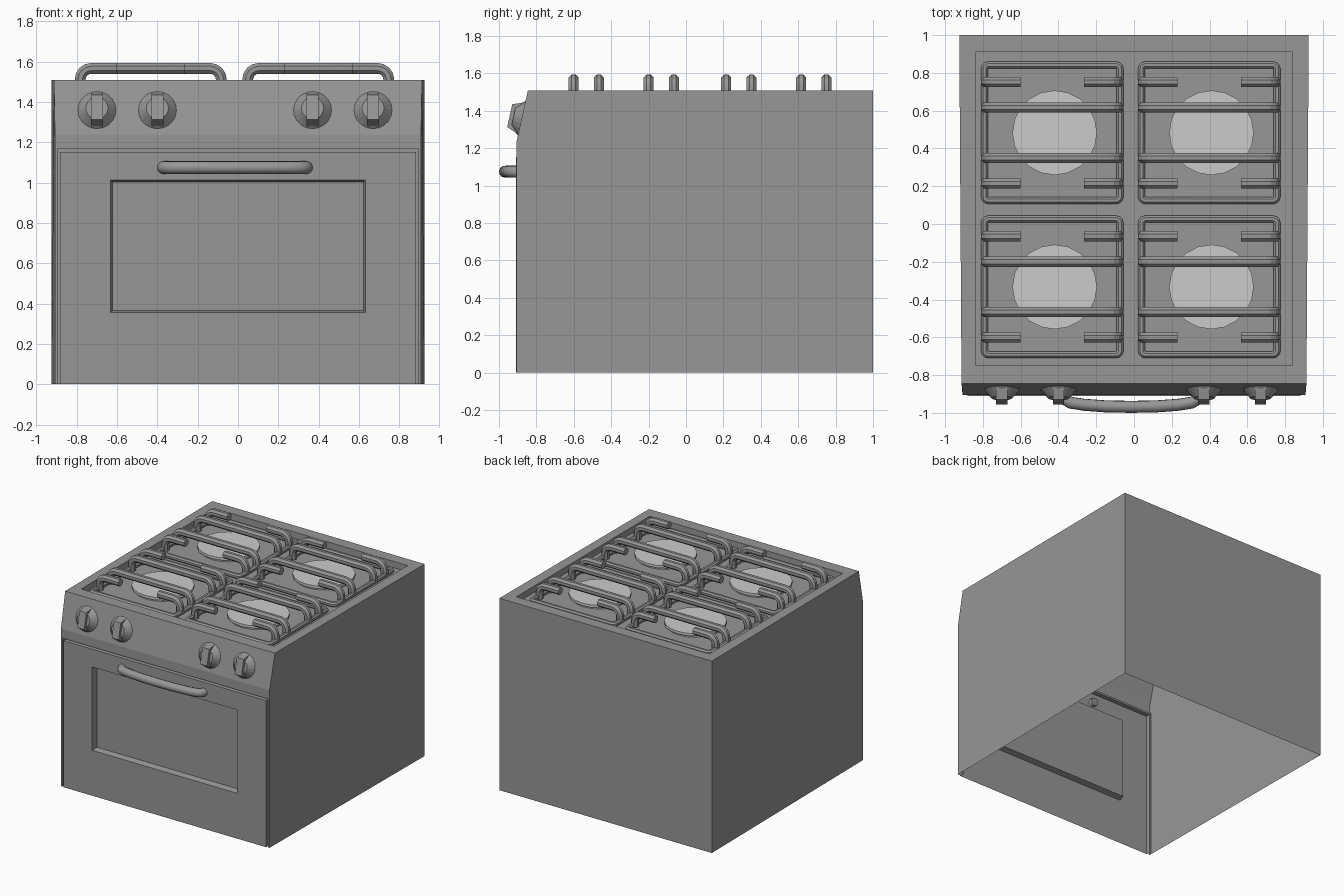
import bpy, bmesh, math
from mathutils import Matrix

if "Cube" in bpy.data.objects:
    bpy.data.objects.remove(bpy.data.objects["Cube"])


def material(name, v):
    m = bpy.data.materials.new(name)
    m.diffuse_color = (v, v, v, 1)
    m.use_nodes = True
    m.node_tree.nodes["Principled BSDF"].inputs["Base Color"].default_value = m.diffuse_color
    return m


STEEL = material("dark_grey", 0.31)
CAP = material("light_grey", 0.62)


def finish(name, bm, mat=STEEL, weld=True):
    if weld:
        bmesh.ops.remove_doubles(bm, verts=bm.verts[:], dist=1e-5)
    me = bpy.data.meshes.new(name)
    bm.to_mesh(me)
    bm.free()
    ob = bpy.data.objects.new(name, me)
    bpy.context.collection.objects.link(ob)
    me.materials.append(mat)
    return ob


def face(bm, pts):
    return bm.faces.new([bm.verts.new(p) for p in pts])


def nested(bm, loops):
    """Bridge a series of rectangles and close the last one."""
    for a, b in zip(loops, loops[1:]):
        for i in range(4):
            j = (i + 1) % 4
            quad = [a[i], a[j], b[j], b[i]]
            if any(p[2] > 1e-6 for p in quad):
                face(bm, quad)
    face(bm, loops[-1])


def front_rect(hx, z0, z1, y):
    return [(-hx, y, z0), (hx, y, z0), (hx, y, z1), (-hx, y, z1)]


def top_rect(hx, y0, y1, z):
    return [(-hx, y0, z), (hx, y0, z), (hx, y1, z), (-hx, y1, z)]


def tube(name, paths, radius, res=2, cyclic=False, angle=20):
    """Bar along one or more polylines, converted to a mesh."""
    cu = bpy.data.curves.new(name, 'CURVE')
    cu.dimensions = '3D'
    cu.bevel_depth = radius
    cu.bevel_resolution = res
    cu.use_fill_caps = True
    for path in paths:
        s = cu.splines.new('POLY')
        s.points.add(len(path) - 1)
        for p, co in zip(s.points, path):
            p.co = (*co, 1)
            p.tilt = math.pi / 8
        s.use_cyclic_u = cyclic
    ob = bpy.data.objects.new(name, cu)
    bpy.context.collection.objects.link(ob)
    cu.materials.append(STEEL)
    bpy.ops.object.select_all(action='DESELECT')
    ob.select_set(True)
    bpy.context.view_layer.objects.active = ob
    bpy.ops.object.convert(target='MESH')
    bpy.ops.object.shade_smooth_by_angle(angle=math.radians(angle))
    return bpy.context.object


# Main dimensions
TOP, FLOOR, BREAK, LIP = 1.51, 1.46, 1.24, 1.17
YF, YS, YB = -0.905, -0.845, 1.0
XF, XB = 0.908, 0.925

# Cabinet: open-bottomed shell with sloping control panel and sunken cooktop
bm = bmesh.new()
xs = XF + 0.005
for s in (-1, 1):
    side = [(s * XF, YF, 0), (s * XB, YB, 0), (s * XB, YB, TOP),
            (s * xs, YS, TOP), (s * XF, YF, BREAK), (s * XF, YF, LIP)]
    face(bm, side if s > 0 else side[::-1])
face(bm, [(XB, YB, 0), (-XB, YB, 0), (-XB, YB, TOP), (XB, YB, TOP)])
face(bm, front_rect(XF, LIP, BREAK, YF))
face(bm, [(-XF, YF, BREAK), (XF, YF, BREAK), (xs, YS, TOP), (-xs, YS, TOP)])
rim = [(-xs, YS, TOP), (xs, YS, TOP), (XB, YB, TOP), (-XB, YB, TOP)]
nested(bm, [rim, top_rect(0.84, -0.75, 0.91, TOP), top_rect(0.84, -0.75, 0.91, FLOOR)])

# Door: gap around it and a sunken window
nested(bm, [front_rect(XF, 0, LIP, YF),
            front_rect(0.895, 0, 1.168, YF),
            front_rect(0.895, 0, 1.168, -0.875),
            front_rect(0.882, 0, 1.153, -0.875),
            front_rect(0.882, 0, 1.153, -0.91),
            front_rect(0.632, 0.357, 1.013, -0.91),
            front_rect(0.622, 0.367, 1.003, -0.865)])
finish("cabinet_and_door", bm)

# Door handle: bowed bar
half = [(0.356, -0.885), (0.354, -0.912), (0.345, -0.932), (0.32, -0.946),
        (0.25, -0.957), (0.13, -0.966)]
path = [(-x, y) for x, y in half] + [(0, -0.968)] + half[::-1]
tube("door_handle", [[(x - 0.015, y, 1.075) for x, y in path]], 0.032, res=4, angle=40)

# Control knobs: conical round base with a tapered grip
for i, x in enumerate((-0.70, -0.40, 0.37, 0.67)):
    bm = bmesh.new()
    bmesh.ops.create_cone(bm, cap_ends=True, segments=20, radius1=0.095, radius2=0.055,
                          depth=0.045, matrix=Matrix.Translation((0, 0, 0.0225)))
    grip = bmesh.ops.create_cube(bm, size=1)["verts"]
    for v in grip:
        high = v.co.z > 0
        v.co.x *= 0.06
        v.co.y *= 0.125 if high else 0.172
        v.co.z = 0.066 if high else 0.005
    ob = finish("control_knob_%d" % (i + 1), bm, weld=False)
    ob.location = (x, -0.878, 1.36)
    ob.rotation_euler = (math.radians(77.5), 0, 0)

# Burners and pan supports, one set per quarter of the cooktop
R, HZ, END = 0.055, 1.567, 0.350


def bend(s):
    """Leg rising from the frame and curving inwards, on side s."""
    pts = [(s * END, FLOOR + 0.005)]
    for k in range(5):
        a = math.pi / 2 * k / 4
        pts.append((s * (END - R + R * math.cos(a)), HZ - R + R * math.sin(a)))
    return pts


def rounded_frame(cx, cy, h, r, z):
    pts = []
    for q, (sx, sy) in enumerate(((1, 1), (-1, 1), (-1, -1), (1, -1))):
        for k in range(4):
            a = math.pi / 2 * (q + k / 3)
            pts.append((cx + sx * (h - r) + r * math.cos(a),
                        cy + sy * (h - r) + r * math.sin(a), z))
    return pts


for cx, bx, sx in ((-0.433, -0.42, "left"), (0.398, 0.41, "right")):
    for cy, sy in ((-0.333, "front"), (0.483, "back")):
        tag = sy + "_" + sx
        # Burner body and flat cap
        for name, r1, r2, z0, z1, mat in (("burner_body", 0.205, 0.19, FLOOR, 1.48, STEEL),
                                          ("burner_cap", 0.224, 0.224, 1.478, 1.498, CAP)):
            bm = bmesh.new()
            bmesh.ops.create_cone(bm, cap_ends=True, segments=20, radius1=r1, radius2=r2,
                                  depth=z1 - z0,
                                  matrix=Matrix.Translation((bx, cy, (z0 + z1) / 2)))
            finish(name + "_" + tag, bm, mat)
        # Base frame of the support
        tube("support_frame_" + tag, [rounded_frame(cx, cy, 0.359, 0.022, FLOOR + 0.017)],
             0.02, cyclic=True)
        # Two full-width bars and four short fingers
        paths = []
        for s in (-1, 1):
            arch = bend(-1) + bend(1)[::-1]
            paths.append([(cx + x, cy + s * 0.133, z) for x, z in arch])
            for e in (-1, 1):
                finger = bend(e) + [(e * 0.168, HZ)]
                paths.append([(cx + x, cy + s * 0.268, z) for x, z in finger])
        tube("support_bars_" + tag, paths, 0.029)
